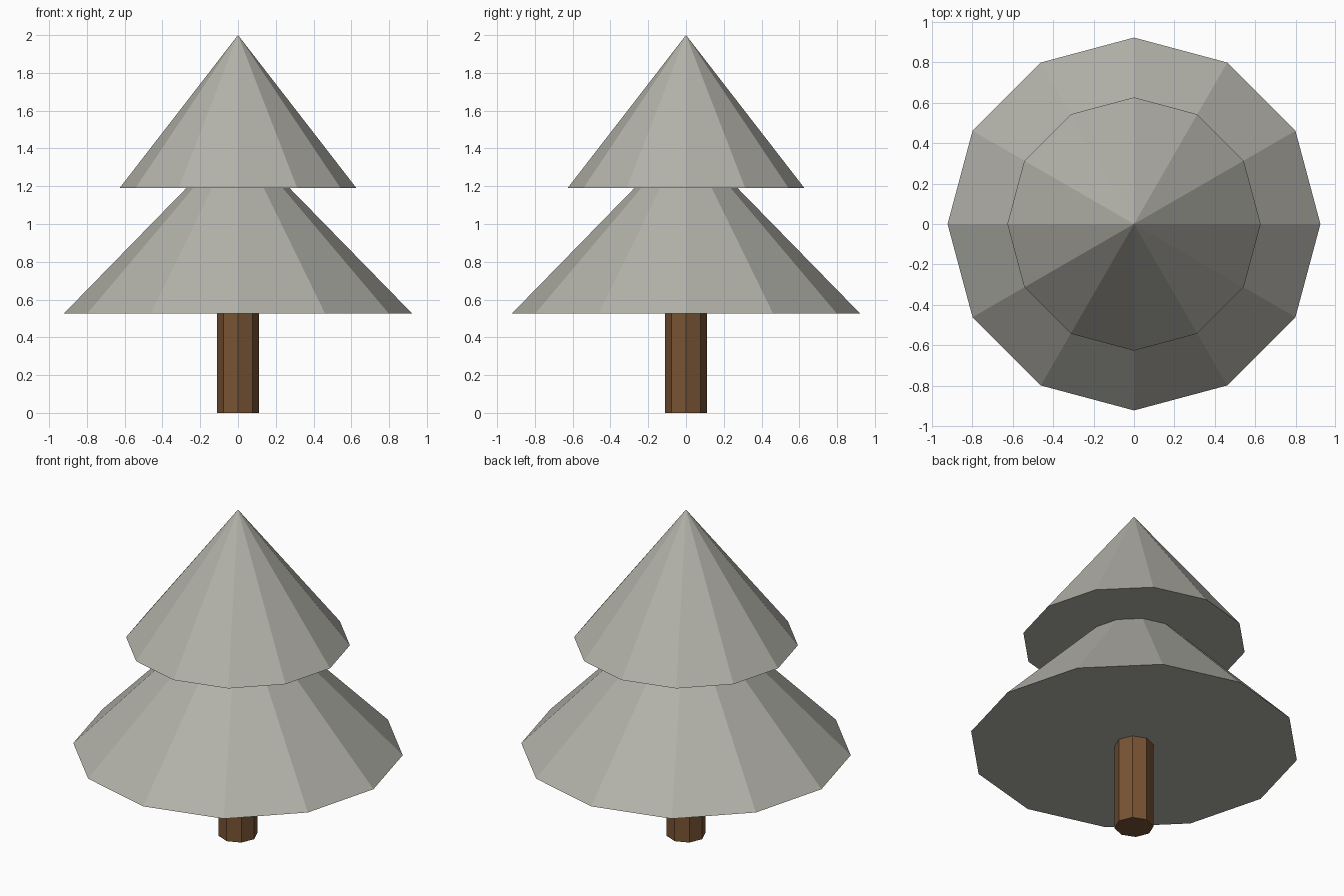
import bpy

if "Cube" in bpy.data.objects:
    bpy.data.objects.remove(bpy.data.objects["Cube"])


def material(name, rgb):
    m = bpy.data.materials.new(name)
    m.diffuse_color = (*rgb, 1.0)
    m.use_nodes = True
    m.node_tree.nodes["Principled BSDF"].inputs["Base Color"].default_value = m.diffuse_color
    return m


grey = material("foliage_grey", (0.45, 0.445, 0.40))
brown = material("bark_brown", (0.19, 0.088, 0.034))


def frustum(name, sides, r_bottom, r_top, z0, z1, mat):
    """Upright flat-shaded cone or cylinder with its first corner on +X."""
    bpy.ops.mesh.primitive_cone_add(
        vertices=sides, radius1=r_bottom, radius2=r_top,
        depth=z1 - z0, location=(0, 0, (z0 + z1) / 2))
    obj = bpy.context.object
    obj.name = name
    obj.data.materials.append(mat)
    return obj


# Octagonal trunk, running slightly into the foliage
frustum("trunk", 8, 0.11, 0.11, 0.0, 0.6, brown)

# Two twelve-sided foliage tiers
frustum("lower_foliage", 12, 0.923, 0.0, 0.525, 1.47, grey)
frustum("upper_foliage", 12, 0.627, 0.0, 1.19, 2.0, grey)
